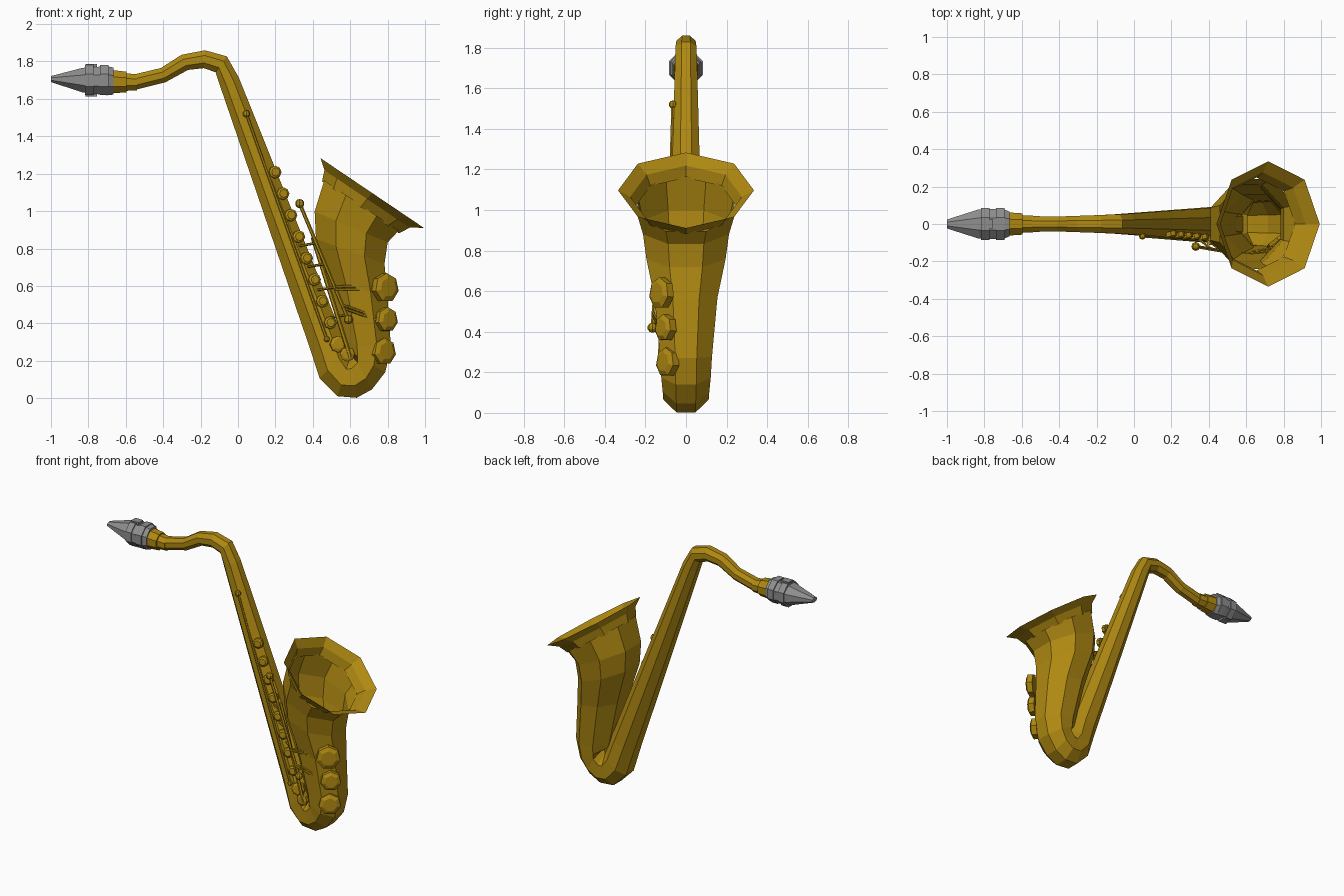
import bpy, bmesh, math
from mathutils import Vector

if "Cube" in bpy.data.objects:
    bpy.data.objects.remove(bpy.data.objects["Cube"])


def material(name, rgb):
    m = bpy.data.materials.new(name)
    m.diffuse_color = (*rgb, 1)
    m.use_nodes = True
    m.node_tree.nodes["Principled BSDF"].inputs["Base Color"].default_value = m.diffuse_color
    return m


GOLD = material("brass_gold", (0.43, 0.25, 0.006))
GREY = material("mouthpiece_grey", (0.27, 0.27, 0.27))


def finish(name, bm, mat):
    bmesh.ops.recalc_face_normals(bm, faces=bm.faces)
    me = bpy.data.meshes.new(name)
    bm.to_mesh(me)
    bm.free()
    me.materials.append(mat)
    ob = bpy.data.objects.new(name, me)
    bpy.context.collection.objects.link(ob)
    return ob


def sweep(name, rings, mat, phase=22.5, sides=8, caps=(False, False)):
    """Loft polygon rings (x, z, half_height, half_width, angle of in-plane axis)."""
    bm = bmesh.new()
    grow = 1 / math.cos(math.pi / sides) if phase else 1
    loops = []
    for x, z, rh, rw, ang in rings:
        a = math.radians(ang)
        loop = []
        for i in range(sides):
            t = math.radians(phase) + math.tau * i / sides
            u, v = rh * grow * math.cos(t), rw * grow * math.sin(t)
            loop.append(bm.verts.new((x + u * math.cos(a), v, z + u * math.sin(a))))
        loops.append(loop)
    for p, q in zip(loops, loops[1:]):
        for i in range(sides):
            j = (i + 1) % sides
            bm.faces.new((p[i], p[j], q[j], q[i]))
    if caps[0]:
        bm.faces.new(loops[0])
    if caps[1]:
        bm.faces.new(loops[-1])
    return finish(name, bm, mat)


def rod(name, a, b, r, mat=GOLD, sides=6, r2=None):
    a, b = Vector(a), Vector(b)
    d = b - a
    bm = bmesh.new()
    bmesh.ops.create_cone(bm, cap_ends=True, segments=sides, radius1=r,
                          radius2=r if r2 is None else r2, depth=d.length)
    bm.transform(d.to_track_quat('Z', 'Y').to_matrix().to_4x4())
    bmesh.ops.translate(bm, verts=bm.verts, vec=(a + b) / 2)
    return finish(name, bm, mat)


def ball(name, c, r):
    bm = bmesh.new()
    bmesh.ops.create_uvsphere(bm, u_segments=8, v_segments=5, radius=r)
    bmesh.ops.translate(bm, verts=bm.verts, vec=c)
    return finish(name, bm, GOLD)


def box(name, c, s, mat):
    bm = bmesh.new()
    bmesh.ops.create_cube(bm, size=1)
    bmesh.ops.scale(bm, verts=bm.verts, vec=s)
    bmesh.ops.translate(bm, verts=bm.verts, vec=c)
    return finish(name, bm, mat)


def pad(name, c, normal, r, depth, sides=8):
    """Key cup: a straight disc with a bevelled outer cap."""
    c, n = Vector(c), Vector(normal).normalized()
    rod(name, c - n * depth / 2, c + n * depth / 4, r, sides=sides)
    rod(name + "_cap", c + n * depth / 4, c + n * depth / 2, r, sides=sides, r2=r * 0.65)


# body: neck, straight tube, bow and bell in one sweep (x, z, radius, angle)
path = [(-.55, 1.69, .042, 90), (-.40, 1.727, .040, 108), (-.285, 1.795, .044, 114),
        (-.18, 1.812, .048, 86), (-.09, 1.785, .052, 55), (-.045, 1.69, .055, 24),
        (.46, .33, .092, 19), (.51, .18, .104, 45), (.565, .113, .108, 72),
        (.615, .112, .112, 100), (.662, .148, .115, 118), (.682, .20, .122, 150),
        (.69, .28, .128, 176), (.645, .577, .155, 172), (.60, .785, .195, 160),
        (.605, .915, .212, 157), (.66, 1.03, .24, 146)]
sweep("body_tube", [(x, z, r, r, a) for x, z, r, a in path], GOLD)

# flared bell rim, one corner on the centre line
sweep("bell_flare", [(.655, 1.02, .248, .248, 146), (.69, 1.065, .275, .275, 146),
                     (.717, 1.097, .333, .335, 146)], GOLD, phase=0)

# neck collars
sweep("neck_collar_small", [(-.60, 1.69, .047, .047, 90), (-.54, 1.688, .043, .045, 90)],
      GOLD, caps=(True, True))
sweep("neck_collar_large", [(-.67, 1.692, .062, .062, 90), (-.597, 1.69, .055, .057, 90)],
      GOLD, caps=(True, True))

# mouthpiece and its clamp
sweep("mouthpiece", [(-1, 1.706, .016, .024, 90), (-.83, 1.70, .066, .078, 90),
                     (-.70, 1.697, .078, .08, 90), (-.665, 1.695, .072, .066, 90)],
      GREY, caps=(True, True))
for i, x in enumerate((-.795, -.715)):
    sweep(f"clamp_band_{i}", [(x - .022, 1.70, .08, .085, 90), (x + .022, 1.70, .08, .085, 90)],
          GREY, caps=(True, True))
for s in (-1, 1):
    box(f"clamp_block_{s}", (-.785, 0, 1.70 + s * .075), (.06, .05, .025), GREY)
    box(f"clamp_bridge_{s}", (-.755, s * .07, 1.70), (.09, .02, .04), GREY)

# long rod along the main tube
rod("long_rod", (.045, -.065, 1.52), (.475, -.10, .315), .008)
ball("long_rod_top", (.045, -.065, 1.52), .02)
ball("long_rod_foot", (.475, -.10, .315), .016)

# row of key cups down the tube edge
N = 9
for i in range(N):
    t = i / (N - 1)
    x, z, y = .198 + .337 * t, 1.208 - .92 * t, -.058 - .035 * t
    r = .034 if i < N - 1 else .045
    pad(f"tube_key_{i}", (x, y, z), (.25, -1, .1), r, .032)
    rod(f"tube_key_stem_{i}", (x, y, z), (x - .05, y + .02, z - .018), .008)

# side rods with ball ends and their posts
A, B = Vector((.33, -.12, 1.04)), Vector((.59, -.165, .42))
rod("side_rod", A, B, .01)
ball("side_rod_top", A, .025)
ball("side_rod_foot", B, .025)
rod("inner_rod", (.40, -.10, .86), (.60, -.13, .22), .012)
for i, t in enumerate((.34, .52, .72, .96)):
    p = A.lerp(B, t)
    rod(f"rod_post_{i}", p, (p.x - .09, -.07, p.z - .015), .007)

# large key cups on the bell with their lever arms
cups = [(.79, -.125, .59, .078), (.795, -.105, .42, .066), (.78, -.095, .25, .072)]
for i, (x, y, z, r) in enumerate(cups):
    pad(f"bell_key_{i}", (x, y, z), (.6, -.8, .05), r, .05, sides=7)
for i, dz in enumerate((-.008, .008)):
    rod(f"upper_lever_{i}", (.52, -.165, .59 + dz), (.77, -.14, .59 + dz), .007)
    rod(f"lower_lever_{i}", (.56, -.165, .49 + dz), (.77, -.12, .415 + dz), .007)
pad("bow_key", (.585, -.12, .235), (0, -1, 0), .04, .03)
